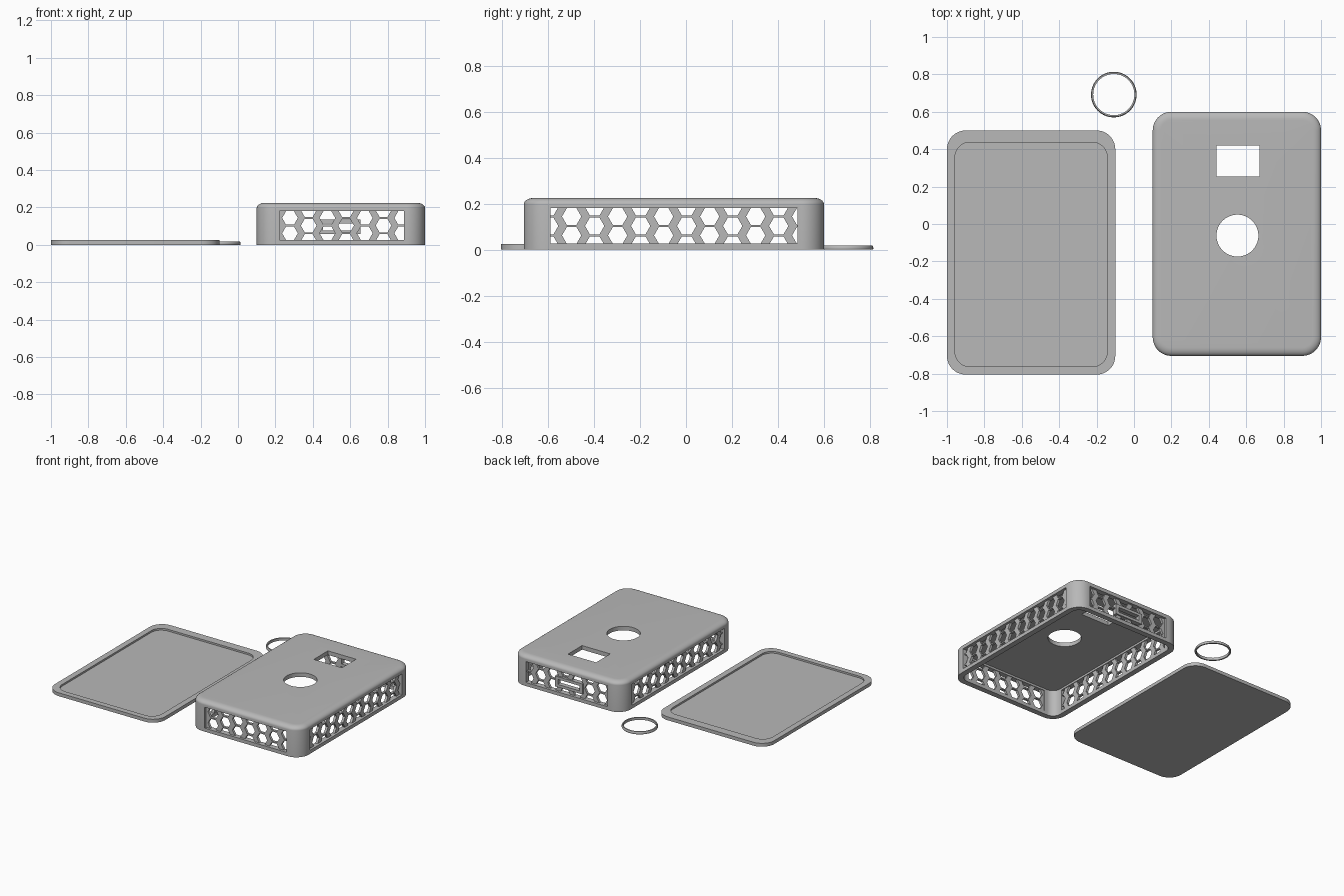
import bpy, bmesh, math
from mathutils import Matrix

if "Cube" in bpy.data.objects:
    bpy.data.objects.remove(bpy.data.objects["Cube"], do_unlink=True)

grey = bpy.data.materials.new("plain grey")
grey.use_nodes = True
grey.diffuse_color = (0.48, 0.48, 0.48, 1)
grey.node_tree.nodes["Principled BSDF"].inputs["Base Color"].default_value = grey.diffuse_color


def finish(name, bm):
    bmesh.ops.recalc_face_normals(bm, faces=bm.faces)
    mesh = bpy.data.meshes.new(name)
    bm.to_mesh(mesh)
    bm.free()
    mesh.materials.append(grey)
    obj = bpy.data.objects.new(name, mesh)
    bpy.context.collection.objects.link(obj)
    return obj


def add_box(bm, x0, x1, y0, y1, z0, z1):
    place = Matrix.Translation(((x0 + x1) / 2, (y0 + y1) / 2, (z0 + z1) / 2))
    bmesh.ops.create_cube(bm, size=1, matrix=place @ Matrix.Diagonal((x1 - x0, y1 - y0, z1 - z0, 1)))


def box(name, *bounds):
    bm = bmesh.new()
    add_box(bm, *bounds)
    return finish(name, bm)


def rounded_slab(name, x0, x1, y0, y1, radius, layers):
    """Stack of rounded rectangles; layers are (inset, height)."""
    bm = bmesh.new()
    rings = []
    for inset, z in layers:
        r = max(radius - inset, 0.01)
        a, b, c, d = x0 + inset + r, x1 - inset - r, y0 + inset + r, y1 - inset - r
        ring = []
        for q, (cx, cy) in enumerate(((b, d), (a, d), (a, c), (b, c))):
            for i in range(13):
                t = math.pi / 2 * (q + i / 12)
                ring.append(bm.verts.new((cx + r * math.cos(t), cy + r * math.sin(t), z)))
        rings.append(ring)
    n = len(rings[0])
    for low, high in zip(rings, rings[1:]):
        for i in range(n):
            j = (i + 1) % n
            bm.faces.new((low[i], low[j], high[j], high[i]))
    bm.faces.new(rings[0])
    bm.faces.new(rings[-1])
    return finish(name, bm)


def cut(obj, cutter):
    """Subtract the cutter, then throw it away."""
    mod = obj.modifiers.new("cut", "BOOLEAN")
    mod.operation = "DIFFERENCE"
    mod.solver = "EXACT"
    mod.object = cutter
    graph = bpy.context.evaluated_depsgraph_get()
    mesh = bpy.data.meshes.new_from_object(obj.evaluated_get(graph))
    obj.modifiers.clear()
    obj.data = mesh
    bpy.data.objects.remove(cutter, do_unlink=True)


def smooth(obj):
    bpy.ops.object.select_all(action="DESELECT")
    obj.select_set(True)
    bpy.context.view_layer.objects.active = obj
    bpy.ops.object.shade_smooth_by_angle(angle=math.radians(30))


# Case footprint and side windows
X0, X1, Y0, Y1 = 0.1, 1.0, -0.705, 0.6
WX0, WX1, WY0, WY1 = 0.222, 0.888, -0.59, 0.485
WZ0, WZ1 = 0.026, 0.18
TOP, WALL = 0.225, 0.04

# Case: rounded shell, open underneath
steps = [math.pi / 2 * i / 8 for i in range(9)]
edge = [(0.045 * (1 - math.cos(t)), TOP - 0.028 * (1 - math.sin(t))) for t in steps]
case = rounded_slab("case_shell", X0, X1, Y0, Y1, 0.1, [(0, 0)] + edge)
cut(case, rounded_slab("cavity", X0, X1, Y0, Y1, 0.1, [(WALL, -0.1), (WALL, TOP - 0.03)]))
cut(case, box("side_windows", X0 - 0.1, X1 + 0.1, WY0, WY1, WZ0, WZ1))
cut(case, box("end_windows", WX0, WX1, Y0 - 0.1, Y1 + 0.1, WZ0, WZ1))

# Openings in the case top
cut(case, box("screen_hole", 0.44, 0.67, 0.255, 0.42, 0.19, 0.3))
bm = bmesh.new()
bmesh.ops.create_cone(bm, cap_ends=True, segments=64, radius1=0.112, radius2=0.112, depth=0.1,
                      matrix=Matrix.Translation((0.553, -0.062, 0.235)))
cut(case, finish("round_hole", bm))
smooth(case)

# Honeycomb grilles set back in the windows
HEX, COLUMN, PITCH = 0.042, 0.1, 0.082


def grille(name, along_x, u0, u1, first, depth):
    e = 0.004
    if along_x:
        panel = box(name, u0 - e, u1 + e, depth - 0.009, depth + 0.009, WZ0 - e, WZ1 + e)
        turn = Matrix.Rotation(math.pi / 2, 4, "X")
    else:
        panel = box(name, depth - 0.009, depth + 0.009, u0 - e, u1 + e, WZ0 - e, WZ1 + e)
        turn = Matrix.Rotation(math.pi / 2, 4, "Z") @ Matrix.Rotation(math.pi / 2, 4, "X")
    bm = bmesh.new()
    mid = (WZ0 + WZ1) / 2
    for k in range(-1, 13):
        u = first + k * COLUMN
        if u > u1 + HEX:
            break
        rows = (-1, 0, 1) if k % 2 else (-0.5, 0.5)
        for row in rows:
            spot = (u, depth, mid + row * PITCH) if along_x else (depth, u, mid + row * PITCH)
            # points of each hexagon lie along the wall
            bmesh.ops.create_cone(bm, cap_ends=True, segments=6, radius1=HEX, radius2=HEX, depth=0.1,
                                  matrix=Matrix.Translation(spot) @ turn @ Matrix.Rotation(math.pi / 6 * HEX_TURN, 4, "Z"))
    cut(panel, finish("hexagons", bm))
    return panel


# Turn the hexagons by 30 degrees only if the primitive starts on its y axis
probe = bmesh.new()
bmesh.ops.create_circle(probe, segments=6, radius=1)
HEX_TURN = 0 if max(v.co.x for v in probe.verts) > 0.95 else 1
probe.free()

INSET = 0.026
grille("left_grille", False, WY0, WY1, -0.497, X1 - INSET)
grille("right_grille", False, WY0, WY1, -0.497, X0 + INSET)
grille("front_grille", True, WX0, WX1, 0.278, Y0 + INSET)
back = grille("back_grille", True, WX0, WX1, 0.278, Y1 - INSET)

# Port surround in the back grille
PX0, PX1, PZ0, PZ1 = 0.43, 0.655, 0.058, 0.135
cut(back, box("port_gap", PX0 + 0.005, PX1 - 0.005, Y1 - 0.2, Y1 + 0.1, PZ0 + 0.005, PZ1 - 0.005))
port = box("port_surround", PX0, PX1, Y1 - WALL, Y1 - 0.006, PZ0, PZ1)
cut(port, box("port_slot", PX0 + 0.024, PX1 - 0.024, Y1 - 0.2, Y1 + 0.1, PZ0 + 0.02, PZ1 - 0.02))

# Lid: thin tray with a shallow recess
lid = rounded_slab("lid", -1.0, -0.1, -0.805, 0.5, 0.1, [(0, 0), (0, 0.025)])
cut(lid, rounded_slab("lid_recess", -0.957, -0.143, -0.763, 0.437, 0.08, [(0, 0.012), (0, 0.1)]))
smooth(lid)

# Loose ring
bm = bmesh.new()
profile = ((0.11, 0), (0.12, 0), (0.122, 0.004), (0.122, 0.01), (0.118, 0.019), (0.11, 0.019))
verts = [bm.verts.new((r, 0, z)) for r, z in profile]
edges = [bm.edges.new((verts[i - 1], verts[i])) for i in range(len(verts))]
bmesh.ops.spin(bm, geom=verts + edges, cent=(0, 0, 0), axis=(0, 0, 1), angle=math.tau, steps=64, use_merge=True)
bmesh.ops.remove_doubles(bm, verts=bm.verts, dist=0.0001)
bmesh.ops.translate(bm, verts=bm.verts, vec=(-0.108, 0.692, 0))
smooth(finish("loose_ring", bm))
